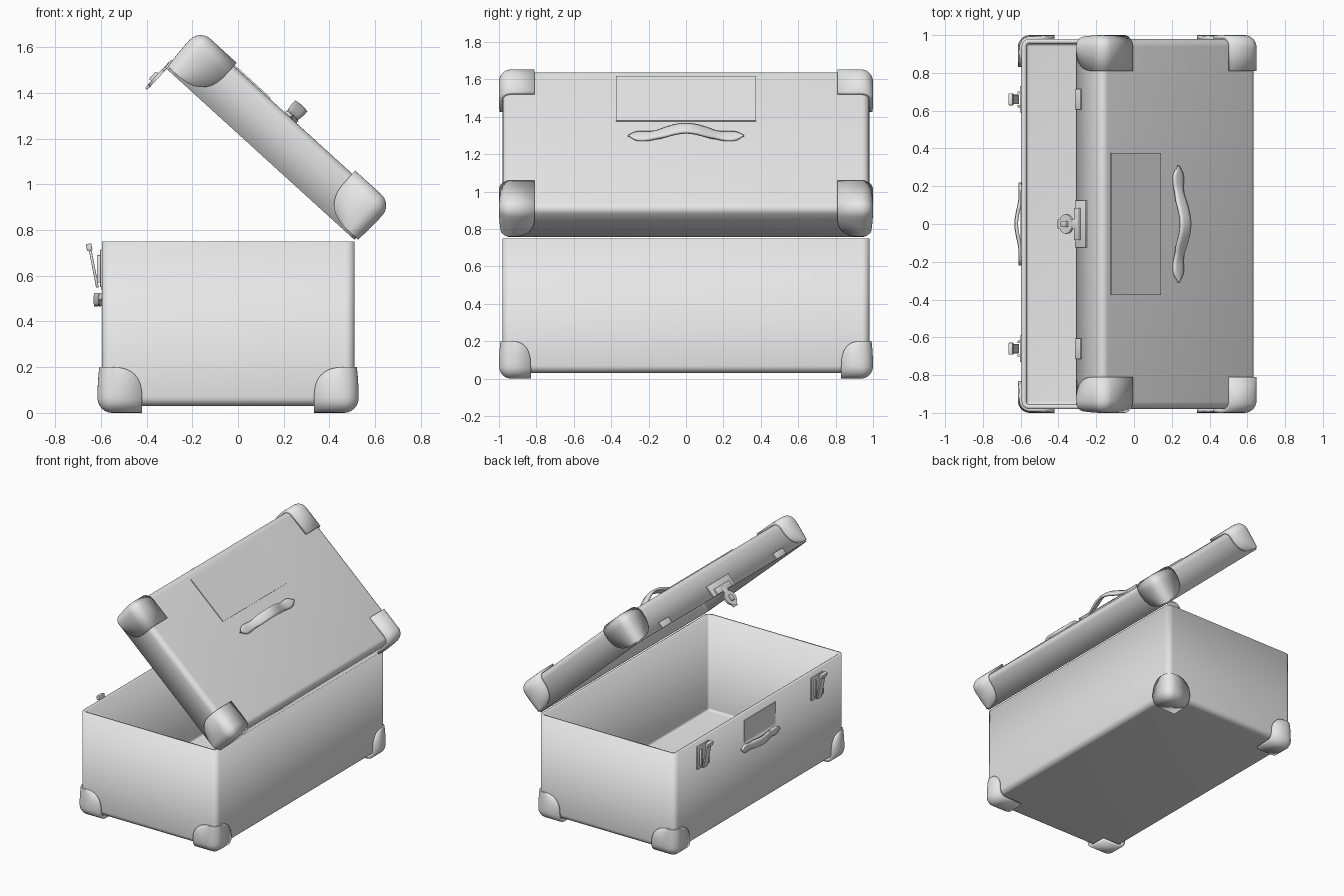
import bpy, bmesh, math
from mathutils import Matrix, Vector

if "Cube" in bpy.data.objects:
    bpy.data.objects.remove(bpy.data.objects["Cube"])

grey = bpy.data.materials.new("plain_grey")
grey.diffuse_color = (0.8, 0.8, 0.8, 1)
grey.use_nodes = True
grey.node_tree.nodes["Principled BSDF"].inputs["Base Color"].default_value = grey.diffuse_color

# Lid frame: origin on the hinge line, -x towards the lid front, z outwards
LID = Matrix.Translation((0.51, 0, 0.757)) @ Matrix.Rotation(math.radians(42.3), 4, 'Y')
# Front wall frame: z points out of the front wall, x points up
WALL = Matrix.Translation((-0.595, 0, 0)) @ Matrix.Rotation(math.radians(-90), 4, 'Y')
# Lid front frame: same idea, carried by the lid
LIP = LID @ Matrix.Translation((-1.105, 0, 0)) @ Matrix.Rotation(math.radians(-90), 4, 'Y')
WORLD = Matrix.Identity(4)


def finish(name, bm, frame, thickness=0):
    me = bpy.data.meshes.new(name)
    bm.to_mesh(me)
    bm.free()
    me.materials.append(grey)
    ob = bpy.data.objects.new(name, me)
    bpy.context.collection.objects.link(ob)
    ob.matrix_world = frame
    if thickness:
        mod = ob.modifiers.new("thickness", 'SOLIDIFY')
        mod.thickness = thickness
        mod.offset = -1
        mod.use_even_offset = True
    bpy.ops.object.select_all(action='DESELECT')
    ob.select_set(True)
    bpy.context.view_layer.objects.active = ob
    bpy.ops.object.shade_smooth_by_angle(angle=math.radians(40))
    return ob


def cube(lo, hi):
    bm = bmesh.new()
    lo, hi = Vector(lo), Vector(hi)
    bmesh.ops.create_cube(bm, size=1, matrix=Matrix.Translation((lo + hi) / 2)
                          @ Matrix.Diagonal((*(hi - lo), 1)))
    return bm


def box(name, lo, hi, frame, bevel=0.0):
    bm = cube(lo, hi)
    if bevel:
        bmesh.ops.bevel(bm, geom=bm.edges[:], offset=bevel, segments=2,
                        profile=0.5, affect='EDGES')
    return finish(name, bm, frame)


def shell(name, lo, hi, frame, open_dir):
    """Box open on one side, with rounded edges and a wall thickness."""
    bm = cube(lo, hi)
    bm.normal_update()
    bmesh.ops.delete(bm, geom=[f for f in bm.faces if f.normal.z * open_dir > 0.9],
                     context='FACES')
    bmesh.ops.bevel(bm, geom=[e for e in bm.edges if not e.is_boundary],
                    offset=0.04, segments=6, profile=0.5, affect='EDGES')
    return finish(name, bm, frame, 0.025)


def guard(name, corner, signs, size, frame, R=0.065):
    """Ball-cornered cap: square on the flat side, curved-off on both walls."""
    sx, sy, h = size
    bm = bmesh.new()
    levels = []
    for i in range(7):
        a = math.pi / 2 * i / 6
        levels.append((R * (1 - math.sin(a)), R * (1 - math.sin(a)), None, 1.0)[:1]
                      + (R * (1 - math.cos(a)), 1.0))
    for i in range(1, 13):
        a = math.pi / 2 * i / 12
        t = math.sin(a) ** 0.8
        levels.append((0.008 * t * t, R + (h - R) * t, max(math.cos(a), 0) ** 0.8))
    rows = []
    for d, z, f in levels:
        ax, ay, r = R + (sx - R) * f, R + (sy - R) * f, R - d
        path = [(ax, d)]
        for j in range(9):
            a = math.pi / 2 * j / 8
            path.append((R - r * math.sin(a), R - r * math.cos(a)))
        path.append((d, ay))
        rows.append([bm.verts.new((x, y, z)) for x, y in path])
    flip = signs[0] * signs[1] * signs[2] < 0
    faces = [[rows[0][0], rows[0][5], rows[0][-1], bm.verts.new((sx, sy, 0))]]
    for lo, hi in zip(rows, rows[1:]):
        for j in range(len(lo) - 1):
            faces.append([lo[j], hi[j], hi[j + 1], lo[j + 1]])
    for f in faces:
        bm.faces.new(f[::-1] if flip else f)
    bmesh.ops.remove_doubles(bm, verts=bm.verts[:], dist=0.0002)
    for v in bm.verts:
        v.co = Vector(c + s * p for c, s, p in zip(corner, signs, v.co))
    return finish(name, bm, frame, 0.022)


def strap(name, half, width, rise, frame, n=48):
    """Arched carrying handle with flat pointed ends, running along y."""
    bm = bmesh.new()
    rows = []
    for i in range(n + 1):
        t = -1 + 2 * i / n
        q = abs(t)
        z = 0.016 + (rise * 0.5 * (1 + math.cos(math.pi * q / 0.72)) if q < 0.72 else 0)
        w = width * (1 - 0.18 * math.exp(-((q - 0.55) / 0.12) ** 2))
        if q > 0.78:
            w *= max(0.12, 1 - ((q - 0.78) / 0.22) ** 2)
        rows.append([bm.verts.new((k * w / 2, t * half, z - 0.004 * k * k))
                     for k in (-1, -0.5, 0, 0.5, 1)])
    for a, b in zip(rows, rows[1:]):
        for j in range(4):
            bm.faces.new((a[j], a[j + 1], b[j + 1], b[j]))
    return finish(name, bm, frame, 0.016)


def disc(name, centre, radius, depth, frame):
    bm = bmesh.new()
    bmesh.ops.create_cone(bm, cap_ends=True, segments=24, radius1=radius, radius2=radius,
                          depth=depth, matrix=Matrix.Translation(centre))
    return finish(name, bm, frame)


# Trunk body and lid
shell("trunk_body", (-0.595, -0.98, 0.03), (0.51, 0.98, 0.75), WORLD, 1)
shell("trunk_lid", (-1.105, -0.98, 0), (0, 0.98, 0.207), LID, -1)

# Corner guards
for ys, side in ((-1, "right"), (1, "left")):
    for xs, end in ((-1, "front"), (1, "back")):
        guard(f"body_guard_{end}_{side}", (-0.615 if xs < 0 else 0.528, ys, 0),
              (-xs, -ys, 1), (0.195, 0.17, 0.2), WORLD)
        guard(f"lid_guard_{end}_{side}", (-1.123 if xs < 0 else 0.018, ys, 0.226),
              (-xs, -ys, -1), (0.22, 0.19, 0.215), LID)

# Thin panels and carrying handles
box("lid_panel", (-1.045, -0.375, 0.2), (-0.69, 0.375, 0.213), LID)
strap("lid_handle", 0.31, 0.072, 0.058, LID @ Matrix.Translation((-0.567, 0, 0.207)))
box("front_panel", (0.54, -0.18, -0.005), (0.70, 0.18, 0.005), WALL)
strap("front_handle", 0.22, 0.06, 0.022, WALL @ Matrix.Translation((0.495, 0, 0)))

# Latches: base plate and tilted lever on the body, catch on the lid
for ys, side in ((-1, "right"), (1, "left")):
    y = ys * 0.66
    box(f"latch_plate_{side}", (0.55, y - 0.07, -0.005), (0.715, y + 0.07, 0.008), WALL, 0.002)
    for k in (-1, 1):
        box(f"latch_rail_{side}", (0.57, y + k * 0.036 - 0.006, 0), (0.69, y + k * 0.036 + 0.006, 0.022),
            WALL, 0.002)
    tilt = WALL @ Matrix.Translation((0.55, y, 0.014)) @ Matrix.Rotation(math.radians(-11), 4, 'Y')
    box(f"latch_lever_{side}", (0, -0.025, 0), (0.18, 0.025, 0.012), tilt, 0.003)
    box(f"latch_hook_{side}", (0.165, -0.032, -0.004), (0.195, 0.032, 0.02), tilt, 0.004)
    box(f"lid_catch_{side}", (0, y - 0.055, -0.005), (0.045, y + 0.055, 0.009), LIP, 0.002)

# Centre hasp hanging from the lid front
box("hasp_plate", (0.0, -0.125, -0.005), (0.085, 0.125, 0.008), LIP, 0.002)
box("hasp_hinge", (0.0, -0.085, 0), (0.045, 0.085, 0.018), LIP, 0.004)
box("hasp_neck", (-0.125, -0.024, 0.008), (0.03, 0.024, 0.02), LIP, 0.003)
disc("hasp_disc", (-0.06, 0, 0.014), 0.052, 0.014, LIP)
box("hasp_staple", (-0.085, -0.016, 0.015), (-0.04, 0.016, 0.034), LIP, 0.004)
